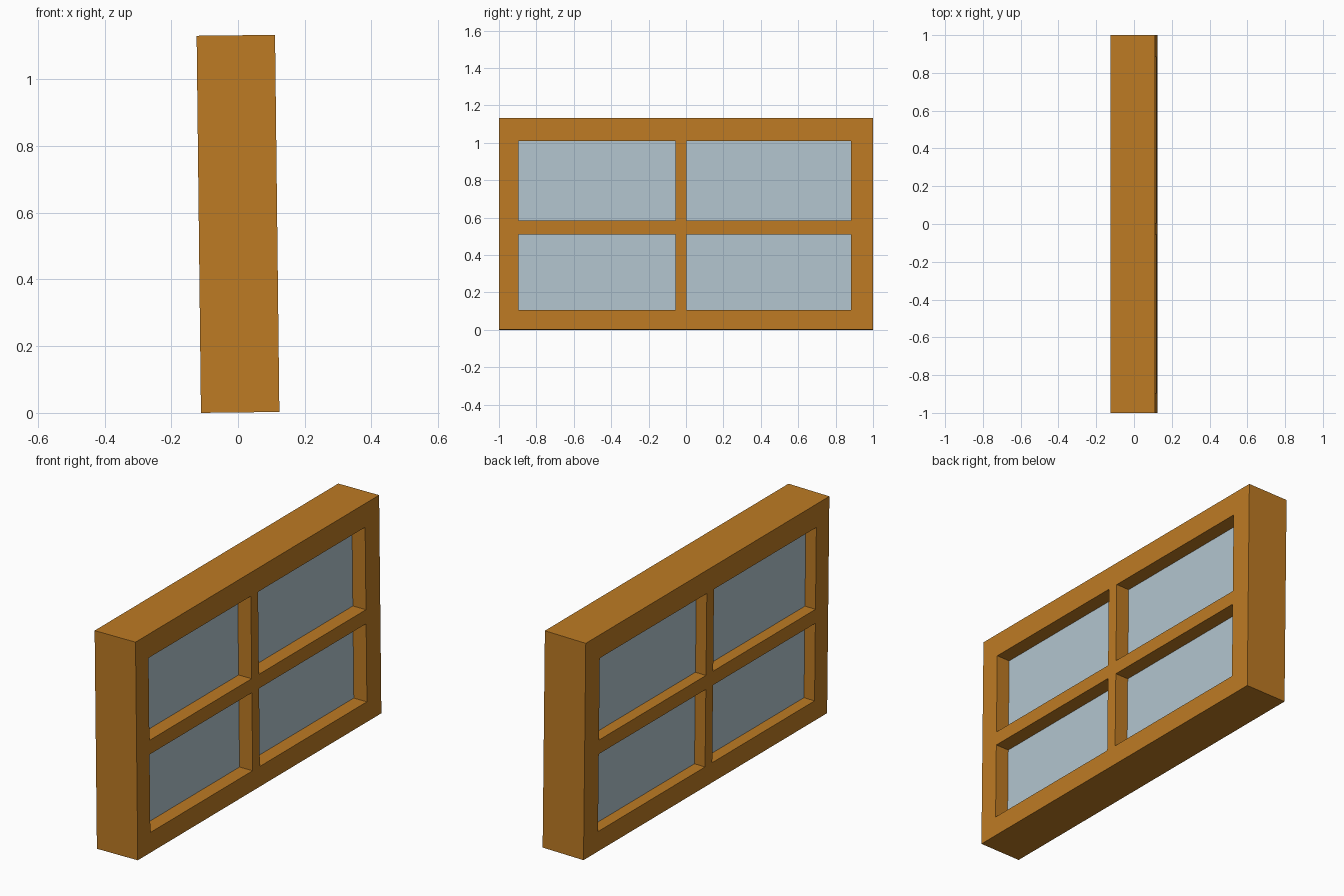
import bpy, bmesh
from mathutils import Matrix

if "Cube" in bpy.data.objects:
    bpy.data.objects.remove(bpy.data.objects["Cube"])

D, H, TILT = 0.235, 1.13, -0.0115
YS = [-1.0, -0.895, -0.055, 0.004, 0.883, 1.0]   # stile and pane edges
ZS = [0.0, 0.104, 0.508, 0.581, 1.008, H]        # rail and pane edges


def material(name, rgb):
    m = bpy.data.materials.new(name)
    m.diffuse_color = (*rgb, 1)
    m.use_nodes = True
    m.node_tree.nodes["Principled BSDF"].inputs["Base Color"].default_value = m.diffuse_color
    return m


# the whole window leans very slightly and rests on its lower edge
LEAN = (Matrix.Translation((0, 0, H / 2 + 0.0014))
        @ Matrix.Rotation(TILT, 4, 'Y') @ Matrix.Translation((0, 0, -H / 2)))


def finish(bm, name, mat):
    bmesh.ops.recalc_face_normals(bm, faces=bm.faces)
    bmesh.ops.transform(bm, matrix=LEAN, verts=bm.verts)
    me = bpy.data.meshes.new(name)
    bm.to_mesh(me)
    bm.free()
    me.materials.append(mat)
    ob = bpy.data.objects.new(name, me)
    bpy.context.collection.objects.link(ob)


wood = material("orange_wood", (0.51, 0.197, 0.017))
glass = material("pale_glass", (0.45, 0.56, 0.62))

# frame: grid of cells with the four pane openings left out, then extruded
bm = bmesh.new()
grid = [[bm.verts.new((-D / 2, y, z)) for z in ZS] for y in YS]
for i in range(5):
    for j in range(5):
        if i % 2 and j % 2:
            continue
        bm.faces.new((grid[i][j], grid[i + 1][j], grid[i + 1][j + 1], grid[i][j + 1]))
ext = bmesh.ops.extrude_face_region(bm, geom=bm.faces[:], use_keep_orig=True)
moved = [g for g in ext["geom"] if isinstance(g, bmesh.types.BMVert)]
bmesh.ops.translate(bm, verts=moved, vec=(D, 0, 0))
finish(bm, "window_frame", wood)

# glass panes, set back from both faces
X0, X1 = -0.057, 0.042
for row, j in (("lower", 1), ("upper", 3)):
    for side, i in (("left", 1), ("right", 3)):
        bm = bmesh.new()
        size = (X1 - X0, YS[i + 1] - YS[i], ZS[j + 1] - ZS[j])
        mid = ((X0 + X1) / 2, (YS[i] + YS[i + 1]) / 2, (ZS[j] + ZS[j + 1]) / 2)
        bmesh.ops.create_cube(bm, size=1, matrix=Matrix.Translation(mid)
                              @ Matrix.Diagonal((*size, 1)))
        finish(bm, f"{row}_{side}_pane", glass)
